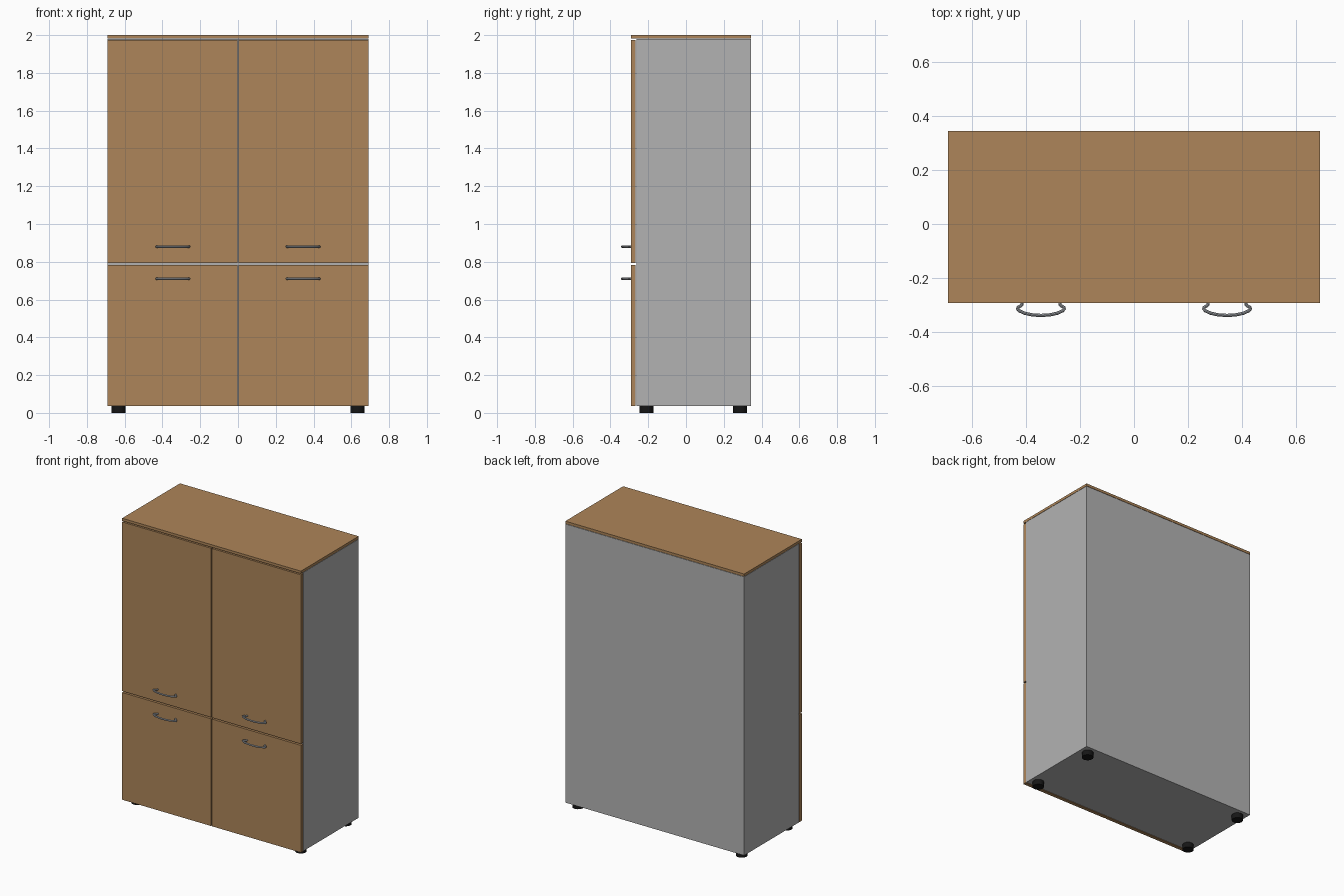
import bpy
import bmesh

if "Cube" in bpy.data.objects:
    bpy.data.objects.remove(bpy.data.objects["Cube"], do_unlink=True)


def material(name, colour):
    mat = bpy.data.materials.new(name)
    mat.use_nodes = True
    mat.diffuse_color = (*colour, 1)
    mat.node_tree.nodes["Principled BSDF"].inputs["Base Color"].default_value = (*colour, 1)
    return mat


wood = material("wood", (0.42, 0.235, 0.1))
grey = material("grey panel", (0.45, 0.45, 0.45))
metal = material("handle metal", (0.4, 0.42, 0.45))
black = material("black plastic", (0.008, 0.008, 0.008))


def box(name, low, high, mat):
    """Box spanning two opposite corners."""
    mesh = bpy.data.meshes.new(name)
    bm = bmesh.new()
    bmesh.ops.create_cube(bm, size=1)
    for v in bm.verts:
        v.co = [a if c < 0 else b for c, a, b in zip(v.co, low, high)]
    bm.to_mesh(mesh)
    bm.free()
    mesh.materials.append(mat)
    obj = bpy.data.objects.new(name, mesh)
    bpy.context.collection.objects.link(obj)
    return obj


def handle(name, x, z):
    """Bowed bar whose ends turn back in to the door."""
    half = [(0.07, -0.29), (0.07, -0.299), (0.076, -0.304), (0.085, -0.309),
            (0.087, -0.315), (0.08, -0.322), (0.06, -0.331), (0.032, -0.337)]
    path = half + [(0, -0.339)] + [(-px, py) for px, py in reversed(half)]
    curve = bpy.data.curves.new(name, "CURVE")
    curve.dimensions = "3D"
    curve.bevel_depth = 0.006
    curve.bevel_resolution = 2
    curve.use_fill_caps = True
    spline = curve.splines.new("POLY")
    spline.points.add(len(path) - 1)
    for point, (px, py) in zip(spline.points, path):
        point.co = (x + px, py, z, 1)
    curve.materials.append(metal)
    obj = bpy.data.objects.new(name, curve)
    bpy.context.collection.objects.link(obj)
    # Turn the swept curve into a mesh
    bpy.ops.object.select_all(action="DESELECT")
    obj.select_set(True)
    bpy.context.view_layer.objects.active = obj
    bpy.ops.object.convert(target="MESH")
    bpy.ops.object.shade_smooth_by_angle()


# Carcass and top board
W = 0.69
box("cabinet_body", (-W, -0.262, 0.036), (W, 0.345, 1.98), grey)
box("top_board", (-W, -0.292, 1.982), (W, 0.345, 2.0), wood)

# Doors and handles, two per side
for side, s in (("right", -1), ("left", 1)):
    x0, x1 = sorted((s * 0.003, s * W))
    for level, z0, z1, grip in (("lower", 0.036, 0.784, 0.71), ("upper", 0.794, 1.974, 0.88)):
        box(f"{level}_door_{side}", (x0, -0.292, z0), (x1, -0.267, z1), wood)
        handle(f"{level}_handle_{side}", s * 0.345, grip)

    # Feet
    for end, y in (("front", -0.21), ("back", 0.287)):
        bpy.ops.mesh.primitive_cylinder_add(vertices=24, radius=0.037, depth=0.037,
                                            location=(s * 0.632, y, 0.0185))
        foot = bpy.context.object
        foot.name = f"{end}_foot_{side}"
        foot.data.materials.append(black)
        bpy.ops.object.shade_smooth_by_angle()
